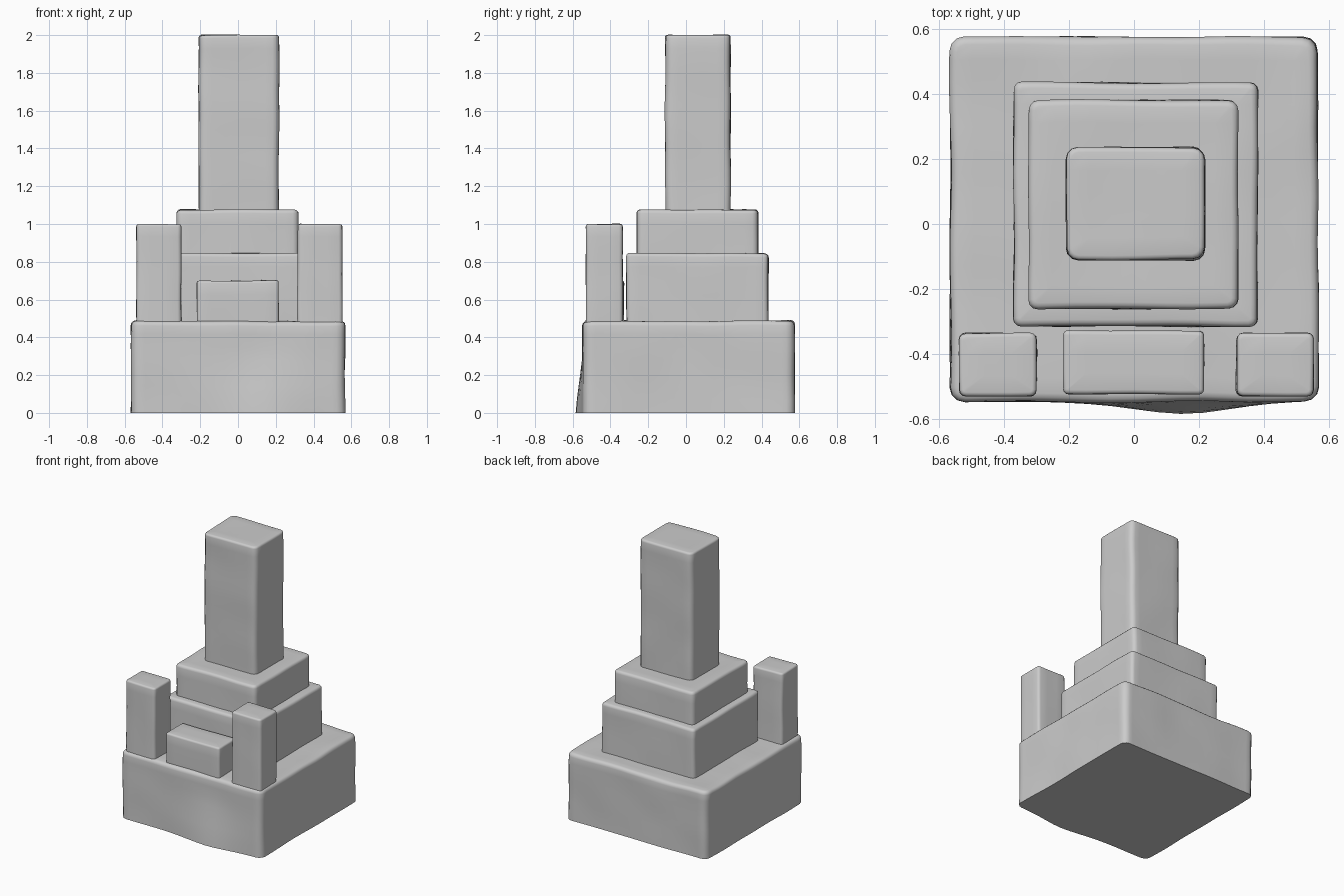
import bpy, bmesh, math
from mathutils import Vector, noise

if "Cube" in bpy.data.objects:
    bpy.data.objects.remove(bpy.data.objects["Cube"])


def stone(name, x, y, z, corner=0.025, rim=0.015, wear=0.005, shape=None):
    """Worn stone block: rounded uprights and top rim, flat bottom, slightly uneven faces."""
    bm = bmesh.new()
    bmesh.ops.create_cube(bm, size=1)
    for v in bm.verts:
        v.co = Vector([r[0] + (c + 0.5) * (r[1] - r[0]) for c, r in zip(v.co, (x, y, z))])
    # round the upright corners, then the top rim
    uprights = [e for e in bm.edges if abs(e.verts[0].co.z - e.verts[1].co.z) > 0.01]
    bmesh.ops.bevel(bm, geom=uprights, offset=corner, segments=3, profile=0.5, affect='EDGES')
    top = [e for e in bm.edges if all(v.co.z > z[1] - 1e-4 for v in e.verts)]
    bmesh.ops.bevel(bm, geom=top, offset=rim, segments=3, profile=0.5, affect='EDGES')
    # slice into a grid so the faces can undulate
    for axis, (lo, hi) in enumerate((x, y, z)):
        normal = Vector((axis == 0, axis == 1, axis == 2))
        n = max(3, round((hi - lo) / 0.07))
        for i in range(1, n):
            bmesh.ops.bisect_plane(bm, geom=bm.verts[:] + bm.edges[:] + bm.faces[:],
                                   plane_co=normal * (lo + (hi - lo) * i / n), plane_no=normal)
    seed = Vector((x[0] * 31, y[0] * 17, z[1] * 23))
    for v in bm.verts:
        flat = v.co.z < z[0] + 1e-4
        d = noise.noise_vector(v.co * 4 + seed) * wear
        if flat:
            d.z = 0
        v.co += d
        if shape:
            shape(v)
    bmesh.ops.recalc_face_normals(bm, faces=bm.faces[:])
    me = bpy.data.meshes.new(name)
    bm.to_mesh(me)
    bm.free()
    ob = bpy.data.objects.new(name, me)
    bpy.context.collection.objects.link(ob)
    bpy.ops.object.select_all(action='DESELECT')
    ob.select_set(True)
    bpy.context.view_layer.objects.active = ob
    bpy.ops.object.shade_smooth_by_angle(angle=math.radians(40))
    return ob


def foot_bulge(v):
    # low swelling along the front foot of the base
    if v.co.y < -0.5:
        low = max(0, 1 - v.co.z / 0.35)
        v.co.y -= 0.033 * low * math.exp(-((v.co.x - 0.15) / 0.2) ** 2)


# stacked blocks
stone("base_block", (-0.565, 0.565), (-0.547, 0.575), (0, 0.487), 0.045, 0.025, 0.007, foot_bulge)
stone("middle_step", (-0.37, 0.38), (-0.315, 0.435), (0.475, 0.845), 0.025, 0.02)
stone("upper_step", (-0.324, 0.32), (-0.262, 0.382), (0.835, 1.075), 0.03, 0.02)
stone("pillar", (-0.208, 0.217), (-0.11, 0.235), (1.065, 2.0), 0.035, 0.015)

# front posts and offering block
stone("left_post", (-0.537, -0.3), (-0.53, -0.335), (0.47, 1.0), 0.02, 0.013, 0.004)
stone("right_post", (0.315, 0.552), (-0.53, -0.335), (0.47, 1.0), 0.02, 0.013, 0.004)
stone("offering_block", (-0.217, 0.215), (-0.523, -0.328), (0.475, 0.70), 0.015, 0.013, 0.004)
